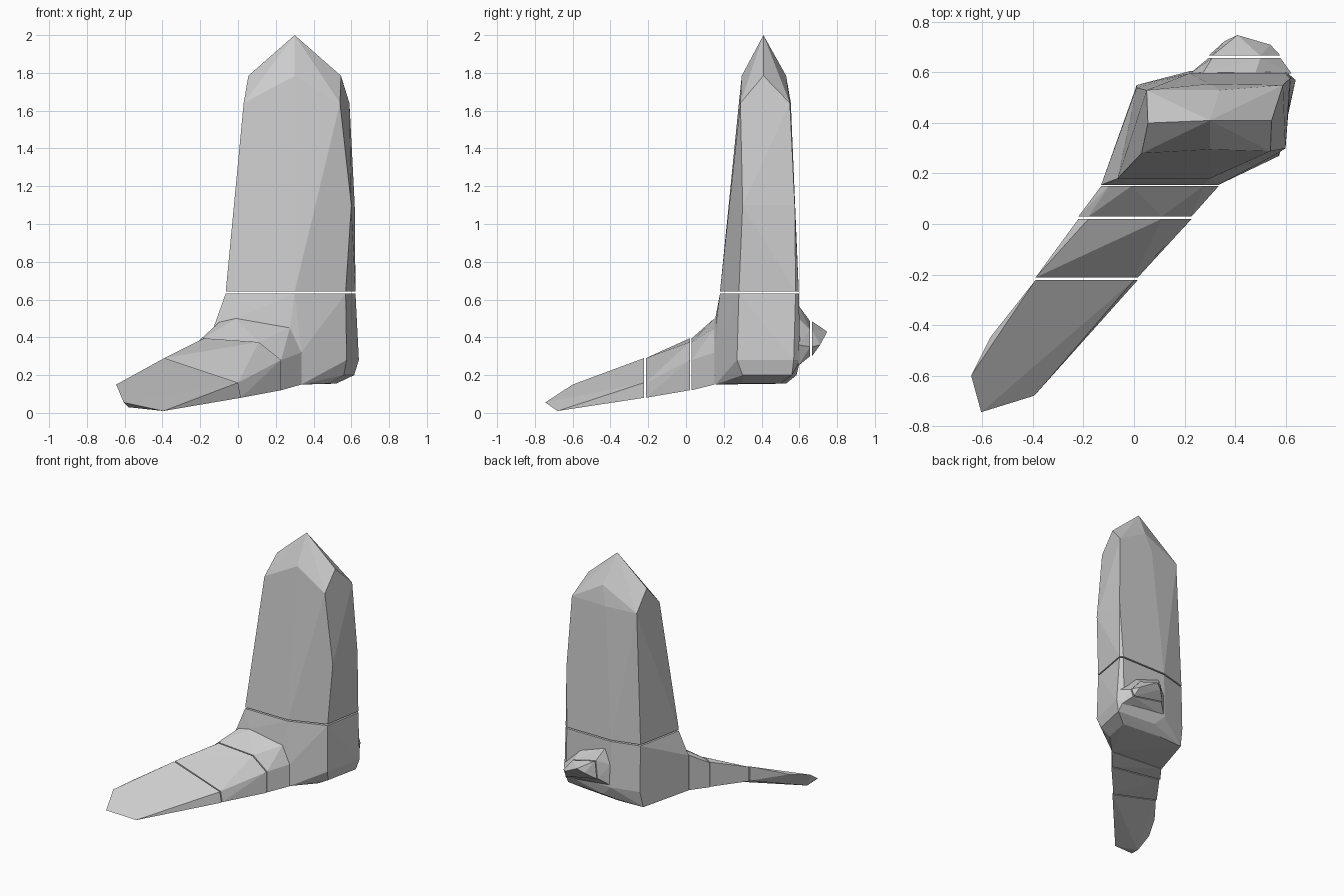
import bpy
import bmesh
import math
from mathutils import Vector

default_cube = bpy.data.objects.get("Cube")
if default_cube:
    bpy.data.objects.remove(default_cube, do_unlink=True)

GAP = .005  # half width of the seam between neighbouring plates


def make_material(name, value):
    material = bpy.data.materials.new(name)
    material.use_nodes = True
    color = (value, value, value, 1)
    material.diffuse_color = color
    shader = next(node for node in material.node_tree.nodes
                  if node.type == 'BSDF_PRINCIPLED')
    shader.inputs["Base Color"].default_value = color
    shader.inputs["Roughness"].default_value = .7
    return material


plate_gray = make_material("plate gray", .6)


def across(y, *outline):
    """Upright section of the foot: outline is given as x, z pairs."""
    return [Vector((x, y, z)) for x, z in outline]


def level(z, *outline):
    """Flat section of the leg: outline is given as x, y pairs."""
    return [Vector((x, y, z)) for x, y in outline]


def shifted(section, y=0, z=0):
    return [point + Vector((0, y, z)) for point in section]


def add_plate(name, *sections):
    """Faceted solid stretched over a run of sections."""
    bm = bmesh.new()
    for section in sections:
        for point in section:
            bm.verts.new(point)
    hull = bmesh.ops.convex_hull(bm, input=bm.verts[:])
    unused = {item for item in hull["geom_interior"] + hull["geom_unused"]
              if isinstance(item, bmesh.types.BMVert)}
    bmesh.ops.delete(bm, geom=list(unused), context='VERTS')
    bmesh.ops.dissolve_limit(bm, angle_limit=math.radians(2),
                             verts=bm.verts[:], edges=bm.edges[:])
    bmesh.ops.recalc_face_normals(bm, faces=bm.faces[:])
    mesh = bpy.data.meshes.new(name)
    bm.to_mesh(mesh)
    bm.free()
    mesh.materials.append(plate_gray)
    plate = bpy.data.objects.new(name, mesh)
    bpy.context.scene.collection.objects.link(plate)
    return plate


# Foot sections from the ball of the foot back to the ankle
ball = across(-.217, (-.39, .29), (-.39, .18), (0, .16), (.015, .08))
instep = across(.025, (-.22, .37), (-.18, .395), (.11, .375),
                (.228, .28), (.228, .12), (-.22, .18))
ankle = across(.155, (-.13, .45), (-.1, .48), (-.01, .5), (.275, .45),
               (.335, .32), (.335, .15), (-.13, .18))

# Toe plate
toe_end = [Vector((-.645, -.6, .15)), Vector((-.605, -.745, .055)),
           Vector((-.395, -.68, .01)), Vector((-.57, -.45, .19)),
           Vector((-.58, -.65, .03))]
add_plate("toe_plate", toe_end, shifted(ball, y=-GAP))

# Two overlapping plates along the top of the foot
add_plate("middle_foot_plate", shifted(ball, y=GAP), shifted(instep, y=-GAP))
add_plate("instep_plate", shifted(instep, y=GAP), shifted(ankle, y=-GAP))

# Ankle block with a rounded heel
cuff = level(.637, (-.065, .18), (.3, .18), (.57, .28),
             (.622, .58), (.6, .597), (.22, .597), (.01, .54))
heel_low = level(.155, (.335, .155), (.48, .3), (.52, .5), (.2, .53), (0, .52))
heel_edge = level(.2, (.56, .3), (.615, .56), (.3, .585))
heel_wide = level(.28, (.575, .27), (.64, .57), (.6, .605),
                  (.22, .605), (.01, .55))
add_plate("ankle_block", ankle, heel_low, heel_edge, heel_wide,
          shifted(cuff, z=-GAP))

# Tall shin with a pointed crown
shin_middle = level(1.1, (.35, .226), (.6, .3), (.618, .576))
shoulder = level(1.64, (.03, .28), (.54, .288), (.59, .55),
                 (.3, .555), (.05, .53))
crown = level(1.785, (.055, .4), (.3, .295), (.545, .41), (.34, .53))
peak = level(2, (.3, .41))
add_plate("shin", shifted(cuff, z=GAP), shin_middle, shoulder, crown, peak)

# Spur behind the heel
spur_root = across(.595, (.22, .29), (.22, .45), (.27, .57),
                   (.48, .5), (.625, .36), (.61, .25))
spur_neck = across(.662, (.295, .35), (.31, .485), (.5, .44),
                   (.58, .35), (.56, .3))
spur_tip = [Vector((.41, .748, .43)), Vector((.54, .71, .36)),
            Vector((.36, .725, .4))]
add_plate("spur_base", spur_root, shifted(spur_neck, y=-GAP))
add_plate("spur_tip", shifted(spur_neck, y=GAP), spur_tip)
